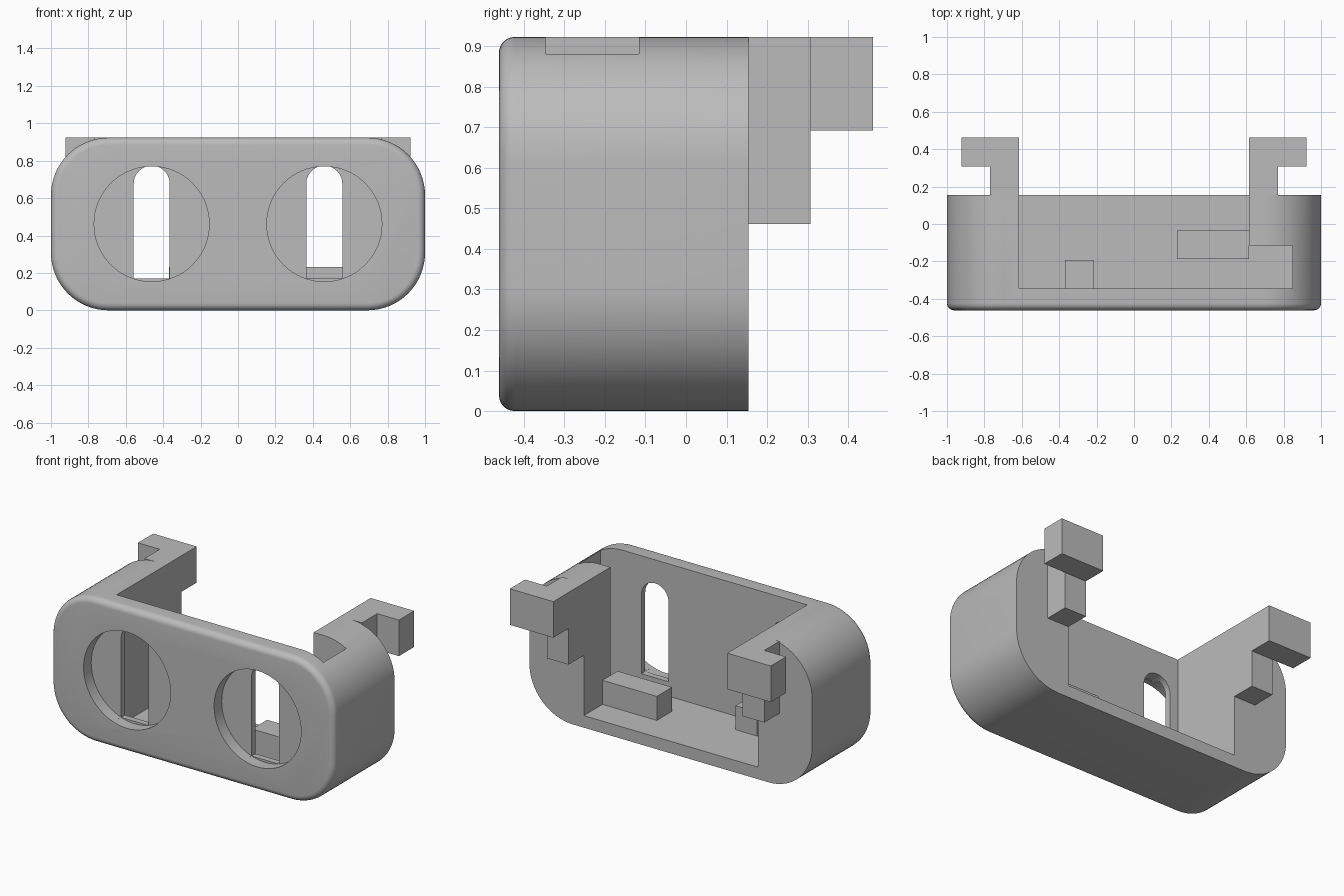
import bpy
import bmesh
from math import cos, sin, pi

if "Cube" in bpy.data.objects:
    bpy.data.objects.remove(bpy.data.objects["Cube"])

U = 1 / 13            # design unit: the whole part is 26 units wide
FRONT, BACK = -6, 2   # body depth in units
FLOOR = 1

grey = bpy.data.materials.new("plain grey")
grey.use_nodes = True
grey.diffuse_color = (0.5, 0.5, 0.5, 1)
grey.node_tree.nodes["Principled BSDF"].inputs["Base Color"].default_value = (0.5, 0.5, 0.5, 1)


def arc(cx, cz, r, start, end, n):
    """Points on an arc, angles in half turns."""
    angles = [pi * (start + (end - start) * i / n) for i in range(n + 1)]
    return [(cx + r * cos(a), cz + r * sin(a)) for a in angles]


def prism(name, outline, y0, y1, front_round=0):
    """Extrude an x/z outline along y, optionally rounding the front rim."""
    bm = bmesh.new()
    face = bm.faces.new([bm.verts.new((x * U, y0 * U, z * U)) for x, z in outline])
    rim = list(face.edges)
    made = bmesh.ops.extrude_face_region(bm, geom=[face], use_keep_orig=True)
    moved = [v for v in made["geom"] if isinstance(v, bmesh.types.BMVert)]
    bmesh.ops.translate(bm, verts=moved, vec=(0, (y1 - y0) * U, 0))
    if front_round:
        bmesh.ops.bevel(bm, geom=rim, offset=front_round * U, segments=6,
                        profile=0.5, affect='EDGES')
    bmesh.ops.recalc_face_normals(bm, faces=bm.faces)
    mesh = bpy.data.meshes.new(name)
    bm.to_mesh(mesh)
    bm.free()
    mesh.materials.append(grey)
    ob = bpy.data.objects.new(name, mesh)
    bpy.context.collection.objects.link(ob)
    return ob


def box(name, x0, x1, y0, y1, z0, z1):
    return prism(name, [(x0, z0), (x1, z0), (x1, z1), (x0, z1)], y0, y1)


def combine(target, other, operation):
    """Apply a boolean and discard the second object."""
    other.hide_render = True
    bpy.context.view_layer.objects.active = target
    mod = target.modifiers.new("cut", 'BOOLEAN')
    mod.operation = operation
    mod.solver = 'EXACT'
    mod.object = other
    bpy.ops.object.modifier_apply(modifier=mod.name)
    bpy.data.objects.remove(other)


# Rounded housing with a softened front rim
outline = []
for cx, cz, start in ((9, 8, 0), (-9, 8, 0.5), (-9, 4, 1), (9, 4, 1.5)):
    outline += arc(cx, cz, 4, start, start + 0.5, 16)
housing = prism("housing", outline, FRONT, BACK, 0.5)

# Cavity open at the top and back, with a side pocket on the left
combine(housing, box("cavity_cutter", -8, 8, -4.5, 4, FLOOR, 14), 'DIFFERENCE')
combine(housing, box("pocket_cutter", 7, 11, -4.5, -1.5, FLOOR, 14), 'DIFFERENCE')

# Round recesses and arched slots through the front wall
for side in (-1, 1):
    cx = 6 * side
    circle = arc(cx, 6, 4, 0, 2, 64)[:-1]
    combine(housing, prism("recess_cutter", circle, -7, -5), 'DIFFERENCE')
    slot = [(cx - 1.25, 2.2), (cx + 1.25, 2.2)] + arc(cx, 8.8, 1.25, 0, 1, 20)
    combine(housing, prism("slot_cutter", slot, -5.5, -4), 'DIFFERENCE')

# Blocks standing on the cavity floor
box("floor_block", 3, 8, -2.45, -0.45, FLOOR, 3)
box("floor_peg", -4.8, -2.8, -4.5, -2.5, FLOOR, 3)

# Rear hooks: arm plus outward tip
for side, label in ((1, "left"), (-1, "right")):
    hook = box(label + "_hook", 8 * side, 10 * side, BACK, 4.5, 6, 12)
    combine(hook, box("hook_cutter", 7 * side, 11 * side, 4, 5, 5, 9), 'DIFFERENCE')
    combine(hook, box("hook_tip", 8 * side, 12 * side, 4, 6, 9, 12), 'UNION')

# Smooth the rounded surfaces and keep hard edges
bpy.ops.object.select_all(action='DESELECT')
housing.select_set(True)
bpy.context.view_layer.objects.active = housing
bpy.ops.object.shade_smooth_by_angle(angle=pi / 6)
